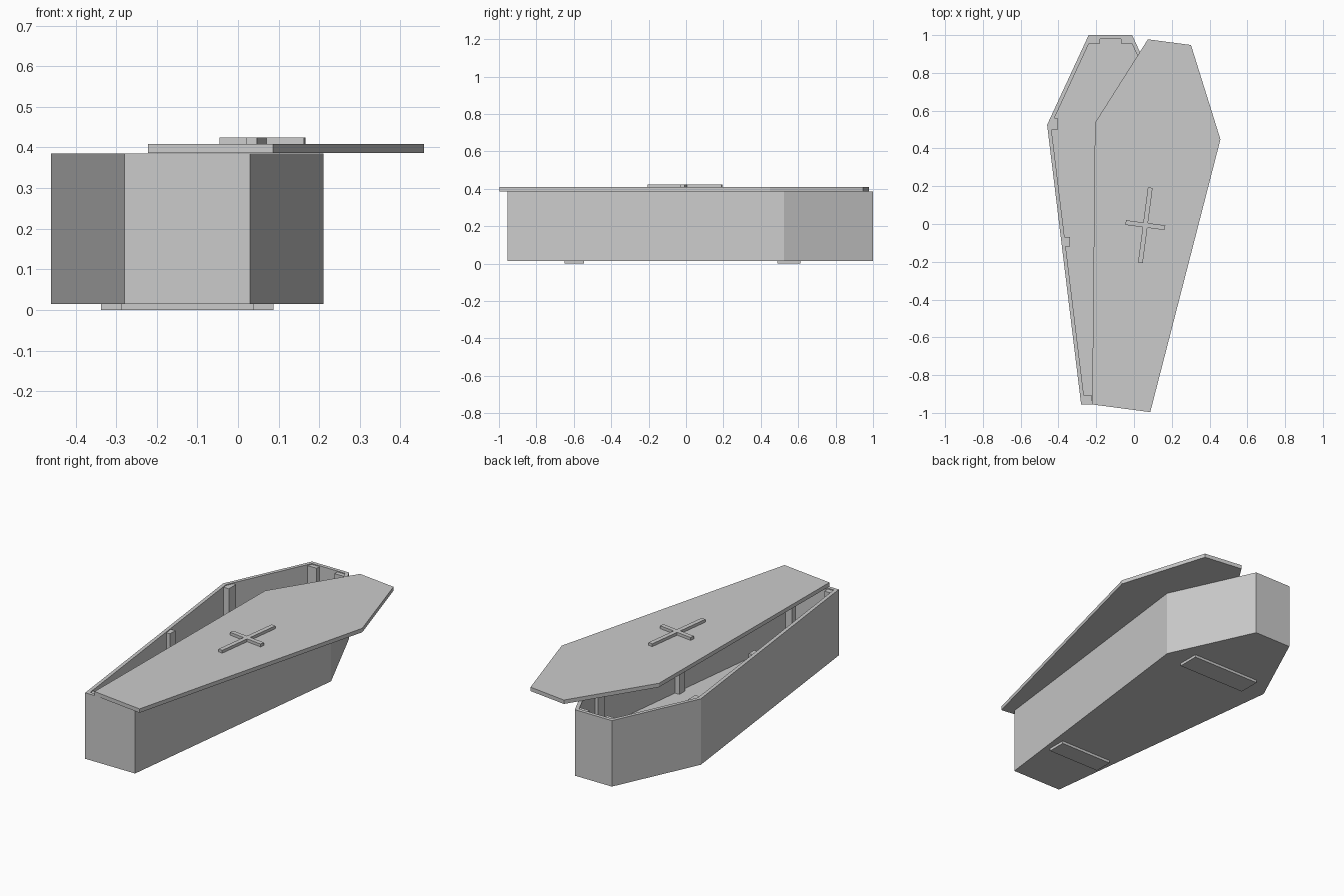
import bpy, bmesh
from math import radians
from mathutils import Matrix, Vector

if "Cube" in bpy.data.objects:
    bpy.data.objects.remove(bpy.data.objects["Cube"])

CX = -0.125  # centre line of the box


def finish(bm, name):
    bmesh.ops.recalc_face_normals(bm, faces=bm.faces)
    mesh = bpy.data.meshes.new(name)
    bm.to_mesh(mesh)
    bm.free()
    ob = bpy.data.objects.new(name, mesh)
    bpy.context.collection.objects.link(ob)
    return ob


def prism(points, z0, z1):
    """Closed prism from a counter-clockwise outline; returns bmesh and top face."""
    bm = bmesh.new()
    low = [bm.verts.new((x, y, z0)) for x, y in points]
    top = [bm.verts.new((x, y, z1)) for x, y in points]
    n = len(points)
    bm.faces.new(low[::-1])
    cap = bm.faces.new(top)
    for i in range(n):
        j = (i + 1) % n
        bm.faces.new((low[i], low[j], top[j], top[i]))
    bm.normal_update()
    return bm, cap


def block(name, x0, x1, y0, y1, z0, z1):
    bm, _ = prism([(x0, y0), (x1, y0), (x1, y1), (x0, y1)], z0, z1)
    return finish(bm, name)


def mirrored(half):
    return half + [(-x, y) for x, y in reversed(half)]


# Six-sided hollow box
outline = mirrored([(0.155, -0.955), (0.335, 0.525), (0.115, 1.0)])
bm, cap = prism([(x + CX, y) for x, y in outline], 0.015, 0.385)
bmesh.ops.inset_region(bm, faces=[cap], thickness=0.02, use_even_offset=True)
bmesh.ops.inset_region(bm, faces=[cap], thickness=0.0, depth=-0.35)
finish(bm, "coffin_box")

# Inner corner posts, mirrored about the centre line
posts = {
    "foot_post": (0.10, 0.15, -0.945, -0.905),
    "middle_post": (0.215, 0.247, -0.118, -0.07),
    "shoulder_post": (0.28, 0.314, 0.497, 0.56),
    "head_post": (0.055, 0.115, 0.955, 0.985),
}
for name, (a, b, y0, y1) in posts.items():
    block(name + "_right", CX + a, CX + b, y0, y1, 0.03, 0.38)
    block(name + "_left", CX - b, CX - a, y0, y1, 0.03, 0.38)

# Support battens underneath
block("head_batten", CX - 0.2125, CX + 0.2125, 0.49, 0.613, 0, 0.016)
block("foot_batten", CX - 0.163, CX + 0.163, -0.65, -0.545, 0, 0.016)

# Lid and raised cross, slid aside and turned
turn = Matrix.Translation(Vector((0.06, -0.006, 0))) @ Matrix.Rotation(radians(-7.5), 4, 'Z')
lid_outline = mirrored([(0.155, -0.978), (0.335, 0.502), (0.115, 0.977)])
bm, _ = prism(lid_outline, 0.386, 0.408)
finish(bm, "lid").matrix_world = turn

w, a, s = 0.0125, 0.105, 0.2
cross = [(w, -s), (w, -w), (a, -w), (a, w), (w, w), (w, s)]
bm, _ = prism(mirrored(cross), 0.407, 0.424)
finish(bm, "lid_cross").matrix_world = turn
